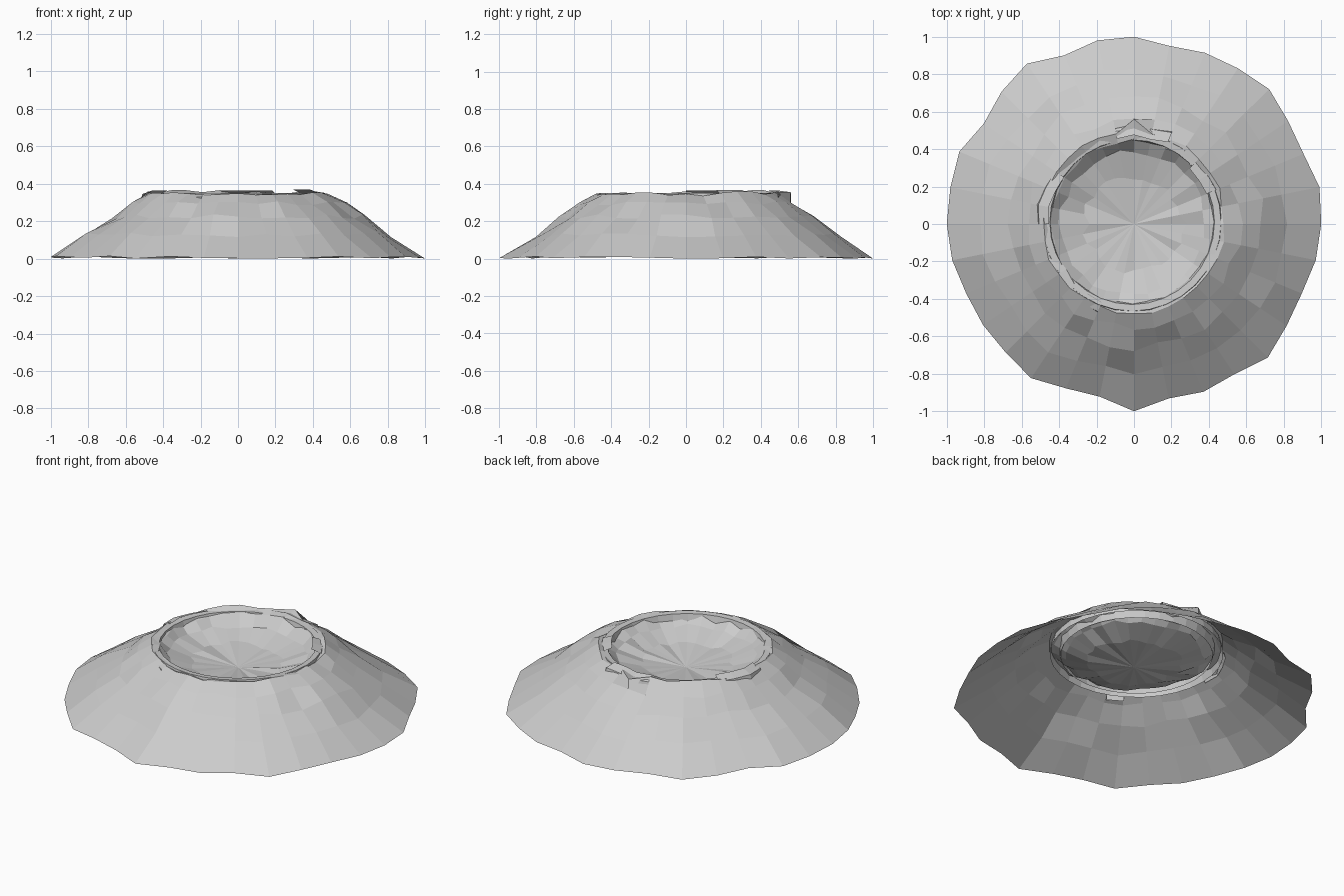
import bpy, bmesh, math, random

if "Cube" in bpy.data.objects:
    bpy.data.objects.remove(bpy.data.objects["Cube"])

random.seed(7)
SEG = 32


def loft(name, rings, centre=None):
    """Skin a list of closed vertex rings; optional centre point closes the last one."""
    bm = bmesh.new()
    rows = [[bm.verts.new(p) for p in ring] for ring in rings]
    n = len(rings[0])
    for a, b in zip(rows, rows[1:]):
        for i in range(n):
            j = (i + 1) % n
            bm.faces.new((a[i], a[j], b[j], b[i]))
    if centre:
        c = bm.verts.new(centre)
        for i in range(n):
            bm.faces.new((rows[-1][i], rows[-1][(i + 1) % n], c))
    mesh = bpy.data.meshes.new(name)
    bm.to_mesh(mesh)
    bm.free()
    obj = bpy.data.objects.new(name, mesh)
    bpy.context.collection.objects.link(obj)
    return obj


def polar(r, i, z, n=SEG, cx=0, cy=0):
    a = 2 * math.pi * i / n
    return (cx + r * math.cos(a), cy + r * math.sin(a), z)


# Ragged foot outline, counter-clockwise from +x
foot = [1.0, 1.01, .98, .99, 1.02, 1.0, .99, .97,
        1.0, 1.0, .975, 1.03, 1.0, .965, 1.01, 1.0,
        1.0, .99, .97, .97, .97, .99, .95, .94,
        1.0, .95, .97, .965, 1.01, .98, .97, .99]
rings = [[polar(r, i, random.uniform(0, .014)) for i, r in enumerate(foot)]]
rings[0][0] = (1.0, 0, 0)

# Rocky slope: radius, height, radius jitter, height jitter
for r, z, dr, dz in [(.81, .125, .02, .012), (.675, .225, .02, .012),
                     (.565, .295, .015, .012)]:
    rings.append([polar(r + (foot[i] - .985) * .4 + random.uniform(-dr, dr), i,
                        z + random.uniform(-dz, dz)) for i in range(SEG)])

# Uneven crater lip, higher towards the back and left
lip = []
for i in range(SEG):
    a = 2 * math.pi * i / SEG
    high = .5 + .5 * math.sin(a - .5)
    lip.append(polar(.475 + .025 * high + random.uniform(-.012, .012), i,
                     .342 + .014 * high + random.uniform(-.012, .012)))
lip[8] = (0, .56, .355)
rings.append(lip)

# Crater bowl
for r, z, dr, dz in [(.445, .335, .012, .015), (.39, .29, .02, .012),
                     (.26, .245, .025, .01)]:
    rings.append([polar(r + random.uniform(-dr, dr), i,
                        z + random.uniform(-dz, dz)) for i in range(SEG)])
loft("crater_terrain", rings, centre=(0, 0, .215))

# Smooth collar set into the crater lip
profile = [(.485, .30), (.475, .35), (.44, .347), (.425, .29)]
loft("crater_collar", [[polar(r, i, z, 32, -.01, .01) for i in range(32)]
                       for r, z in profile])

# Loose slabs of rock breaking out around the lip
for k, (start, count, r, z) in enumerate([(6, 4, .51, .345), (13, 4, .50, .345),
                                          (21, 2, .48, .33), (2, 3, .46, .348)]):
    bm = bmesh.new()
    rows = []
    for i in range(start, start + count):
        o = random.uniform(-.012, .012)
        rows.append([bm.verts.new(polar(r + o + dr, i, z + dz))
                     for dr, dz in [(.025, -.04), (.015, .0), (-.04, .02)]])
    for a, b in zip(rows, rows[1:]):
        for j in range(2):
            bm.faces.new((a[j], b[j], b[j + 1], a[j + 1]))
    name = f"rim_slab_{k + 1}"
    mesh = bpy.data.meshes.new(name)
    bm.to_mesh(mesh)
    bm.free()
    bpy.context.collection.objects.link(bpy.data.objects.new(name, mesh))
